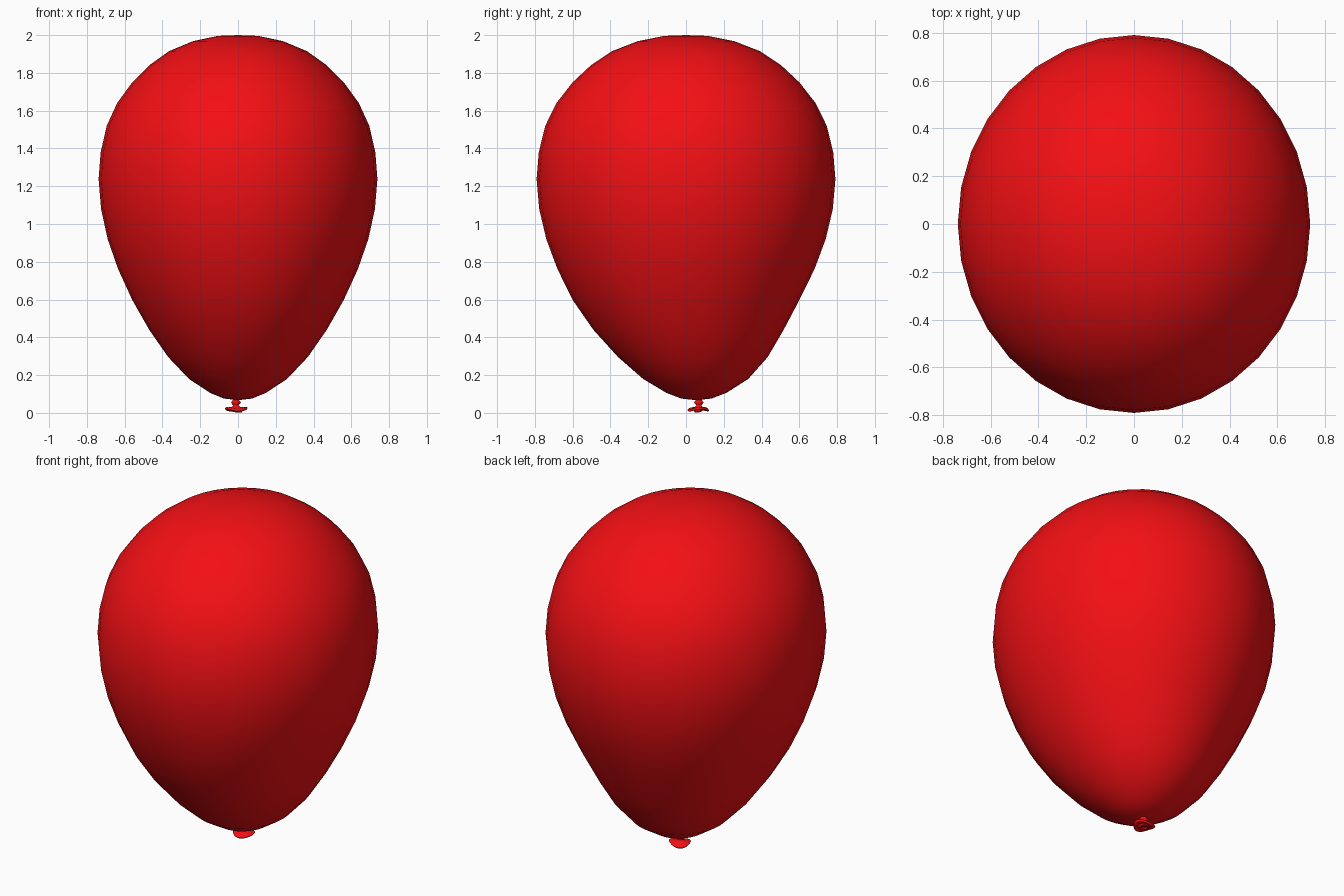
import bpy, bmesh
from math import sin, cos, pi

if "Cube" in bpy.data.objects:
    bpy.data.objects.remove(bpy.data.objects["Cube"])

red = bpy.data.materials.new("red_rubber")
red.diffuse_color = (0.9, 0.005, 0.007, 1)
red.use_nodes = True
red.node_tree.nodes["Principled BSDF"].inputs["Base Color"].default_value = red.diffuse_color


def lathe(name, profile, segs, place, cap_start=True, cap_end=True):
    """Spin (radius, z) rings; place(radius, angle, z) returns the final point."""
    bm = bmesh.new()
    rings = []
    for r, z in profile:
        if r == 0:
            rings.append([bm.verts.new(place(0, 0, z))] * segs)
        else:
            rings.append([bm.verts.new(place(r, 2 * pi * i / segs, z)) for i in range(segs)])
    for a, b in zip(rings, rings[1:]):
        for i in range(segs):
            j = (i + 1) % segs
            bm.faces.new(list(dict.fromkeys((a[i], a[j], b[j], b[i]))))
    bmesh.ops.recalc_face_normals(bm, faces=bm.faces)
    me = bpy.data.meshes.new(name)
    bm.to_mesh(me)
    bm.free()
    for p in me.polygons:
        p.use_smooth = True
    ob = bpy.data.objects.new(name, me)
    bpy.context.collection.objects.link(ob)
    me.materials.append(red)
    return ob


# Balloon body: egg profile, slightly deeper than wide, tip leaning to the back
body = [(0, .067), (.075, .076), (.148, .106), (.26, .18), (.37, .296), (.47, .44),
        (.56, .598), (.635, .762), (.69, .92), (.725, 1.08), (.738, 1.238),
        (.727, 1.38), (.695, 1.52), (.64, 1.64), (.56, 1.75), (.47, 1.84),
        (.365, 1.915), (.238, 1.968), (.106, 1.996), (0, 2.0)]


def body_place(r, a, z):
    t = min(1, max(0, (0.6 - z) / 0.5))
    lean = 0.055 * t * t * (3 - 2 * t)
    return (r * cos(a), 1.072 * r * sin(a) + lean, z)


lathe("balloon_body", body, 32, body_place)

# Tied neck and flared wavy lip with a hollow underside
knot = [(.012, .08), (.018, .066), (.026, .056), (.02, .046), (.014, .04), (.022, .031),
        (.042, .026), (.054, .026), (.06, .02), (.055, .013), (.045, .014),
        (.028, .022), (0, .026)]


def knot_place(r, a, z):
    w = (r / .06) ** 2 * (z < .035)
    rr = r * (1 + 0.07 * w * sin(3 * a + 0.6))
    return (-.011 + rr * cos(a), .068 + .95 * rr * sin(a), z + .007 * w * sin(2 * a + 0.9))


lathe("balloon_knot", knot, 24, knot_place)

# Rolled fold of rubber under the lip
bpy.ops.mesh.primitive_torus_add(major_radius=.022, minor_radius=.009, major_segments=20,
                                 minor_segments=8, location=(-.012, .066, .015),
                                 rotation=(.2, .15, 0))
fold = bpy.context.object
fold.name = "knot_fold"
fold.scale = (1.2, .8, 1)
fold.data.materials.append(red)
bpy.ops.object.shade_smooth_by_angle()
